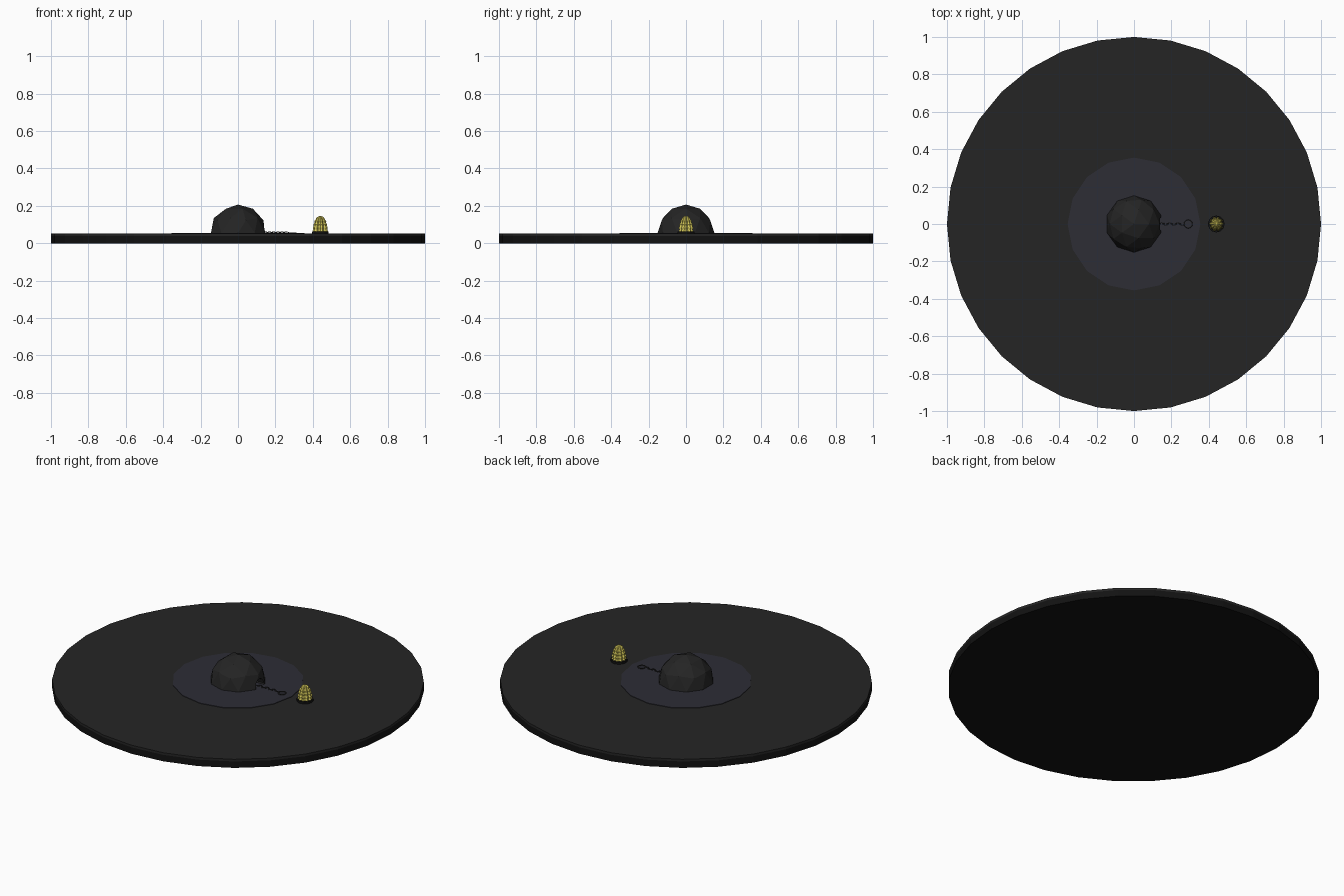
import bpy, bmesh, math
from mathutils import Matrix

if "Cube" in bpy.data.objects:
    bpy.data.objects.remove(bpy.data.objects["Cube"])


def material(name, rgb):
    m = bpy.data.materials.new(name)
    m.diffuse_color = (*rgb, 1)
    m.use_nodes = True
    m.node_tree.nodes["Principled BSDF"].inputs["Base Color"].default_value = m.diffuse_color
    return m


BLACK = material("black", (0.006, 0.006, 0.006))
CHARCOAL = material("charcoal", (0.018, 0.018, 0.018))
SLATE = material("slate", (0.026, 0.026, 0.036))
YELLOW = material("yellow", (0.66, 0.58, 0.10))


def finish(bm, name, mat):
    bmesh.ops.recalc_face_normals(bm, faces=bm.faces)
    me = bpy.data.meshes.new(name)
    bm.to_mesh(me)
    bm.free()
    me.materials.append(mat)
    ob = bpy.data.objects.new(name, me)
    bpy.context.collection.objects.link(ob)
    return ob


def disc(name, mat, r, z0, z1, sides, x=0):
    bm = bmesh.new()
    bmesh.ops.create_cone(bm, cap_ends=True, segments=sides, radius1=r, radius2=r,
                          depth=z1 - z0, matrix=Matrix.Translation((x, 0, (z0 + z1) / 2)))
    return finish(bm, name, mat)


# Round ground slab in two layers, with the slate patch in the middle
disc("slab_base", BLACK, 1.0, 0.0, 0.038, 32)
disc("slab_top", CHARCOAL, 1.0, 0.038, 0.051, 32)
disc("centre_patch", SLATE, 0.355, 0.049, 0.054, 16)

# Faceted dome, cut off just below the ground surface
bm = bmesh.new()
bmesh.ops.create_icosphere(bm, subdivisions=2, radius=0.152,
                           matrix=Matrix.Translation((0, 0, 0.055)))
cut = bmesh.ops.bisect_plane(bm, geom=bm.verts[:] + bm.edges[:] + bm.faces[:],
                             plane_co=(0, 0, 0.045), plane_no=(0, 0, 1), clear_inner=True)
bmesh.ops.edgeloop_fill(bm, edges=[e for e in cut["geom_cut"] if isinstance(e, bmesh.types.BMEdge)])
dome = finish(bm, "dome", CHARCOAL)

# Small arched doorway facing +x
bm = bmesh.new()
bmesh.ops.create_cone(bm, cap_ends=True, segments=10, radius1=0.038, radius2=0.038, depth=0.12,
                      matrix=Matrix.Translation((0.15, 0, 0.062)) @ Matrix.Rotation(math.pi / 2, 4, 'Y'))
cutter = finish(bm, "doorway_cutter", CHARCOAL)
cutter.hide_render = True
cutter.hide_viewport = True
mod = dome.modifiers.new("doorway", 'BOOLEAN')
mod.operation = 'DIFFERENCE'
mod.object = cutter
mod.solver = 'EXACT'


# Chain lying on the patch, ending in a larger ring
def ring(name, x, r, thick, stretch=1.0, tilt=0.0):
    bpy.ops.mesh.primitive_torus_add(major_segments=12, minor_segments=5, major_radius=r,
                                     minor_radius=thick, location=(x, 0, 0.056),
                                     rotation=(tilt, 0, 0))
    ob = bpy.context.object
    ob.name = name
    ob.scale = (stretch, 1, 1)
    ob.data.materials.append(CHARCOAL)


for i in range(7):
    ring(f"chain_link_{i + 1}", 0.125 + i * 0.022, 0.008, 0.002, 1.7,
         math.radians(35 if i % 2 else -35))
ring("end_ring", 0.29, 0.021, 0.003)

# Ribbed yellow bud on a dark foot
X = 0.44
disc("bud_foot", BLACK, 0.045, 0.049, 0.064, 12, X)
RIBS = 10
profile = [(0.038, 0.058), (0.041, 0.066), (0.037, 0.074), (0.040, 0.084), (0.035, 0.092),
           (0.037, 0.101), (0.031, 0.109), (0.032, 0.118), (0.025, 0.126), (0.022, 0.135),
           (0.012, 0.143)]
bm = bmesh.new()
rows = []
for r, z in profile:
    row = []
    for k in range(RIBS * 2):
        a = math.pi * k / RIBS
        rr = r * (1.0 if k % 2 == 0 else 0.78)
        row.append(bm.verts.new((X + rr * math.cos(a), rr * math.sin(a), z)))
    rows.append(row)
n = RIBS * 2
for low, high in zip(rows, rows[1:]):
    for k in range(n):
        bm.faces.new((low[k], low[(k + 1) % n], high[(k + 1) % n], high[k]))
tip = bm.verts.new((X, 0, 0.147))
for k in range(n):
    bm.faces.new((rows[-1][k], rows[-1][(k + 1) % n], tip))
bm.faces.new(rows[0][::-1])
finish(bm, "bud", YELLOW)
